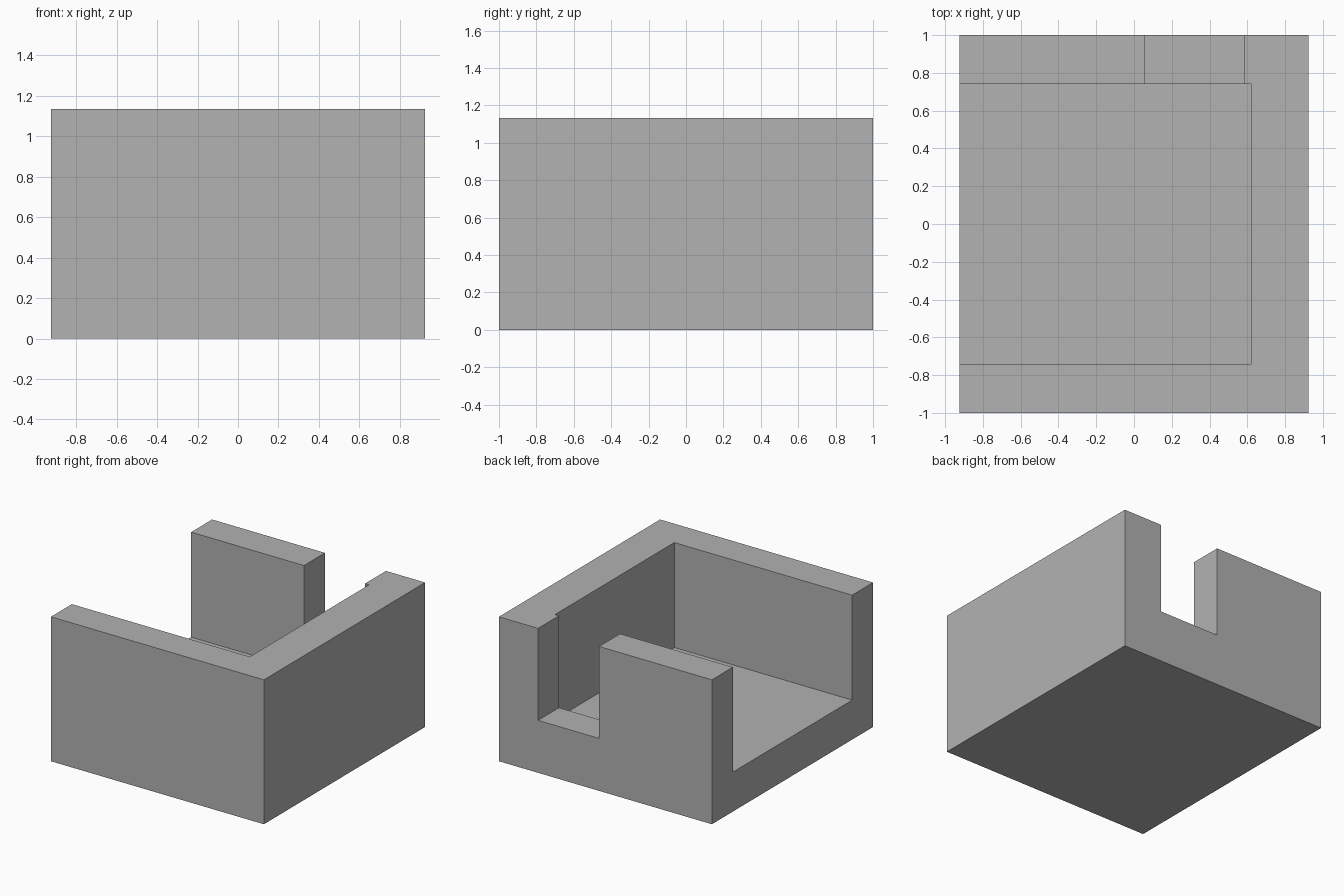
import bpy
from mathutils import Vector

cube = bpy.data.objects.get("Cube")
if cube:
    bpy.data.objects.remove(cube, do_unlink=True)

HALF_X, HALF_Y, HEIGHT = 0.925, 1.0, 1.134
FLOOR, SILL = 0.31, 0.412
INNER_X, INNER_Y = 0.62, 0.74
OVER = 0.2  # how far cutters reach past the outside


def box(name, low, high):
    """Add a box between two opposite corners."""
    low, high = Vector(low), Vector(high)
    bpy.ops.mesh.primitive_cube_add(size=1, location=(low + high) / 2)
    obj = bpy.context.object
    obj.name = name
    obj.scale = high - low
    bpy.ops.object.transform_apply(location=True, rotation=False, scale=True)
    return obj


def cut(target, cutter):
    """Subtract the cutter from the target and discard the cutter."""
    cutter.hide_render = True
    mod = target.modifiers.new("cut", 'BOOLEAN')
    mod.operation, mod.solver, mod.object = 'DIFFERENCE', 'EXACT', cutter
    bpy.context.view_layer.objects.active = target
    bpy.ops.object.modifier_apply(modifier=mod.name)
    bpy.data.objects.remove(cutter, do_unlink=True)


# Solid block
housing = box("housing", (-HALF_X, -HALF_Y, 0), (HALF_X, HALF_Y, HEIGHT))

# Main cavity, open at the top and at the -x side
cut(housing, box("cavity_cutter", (-HALF_X - OVER, -INNER_Y, FLOOR),
                 (INNER_X, INNER_Y, HEIGHT + OVER)))

# Slot through the back wall, with a raised sill
cut(housing, box("slot_cutter", (0.055, INNER_Y - OVER, SILL),
                 (0.585, HALF_Y + OVER, HEIGHT + OVER)))

# Plain grey finish
grey = bpy.data.materials.new("plain_grey")
grey.use_nodes = True
colour = (0.447, 0.447, 0.447, 1)
grey.diffuse_color = colour
grey.node_tree.nodes["Principled BSDF"].inputs["Base Color"].default_value = colour
housing.data.materials.clear()
housing.data.materials.append(grey)
for face in housing.data.polygons:
    face.material_index = 0
